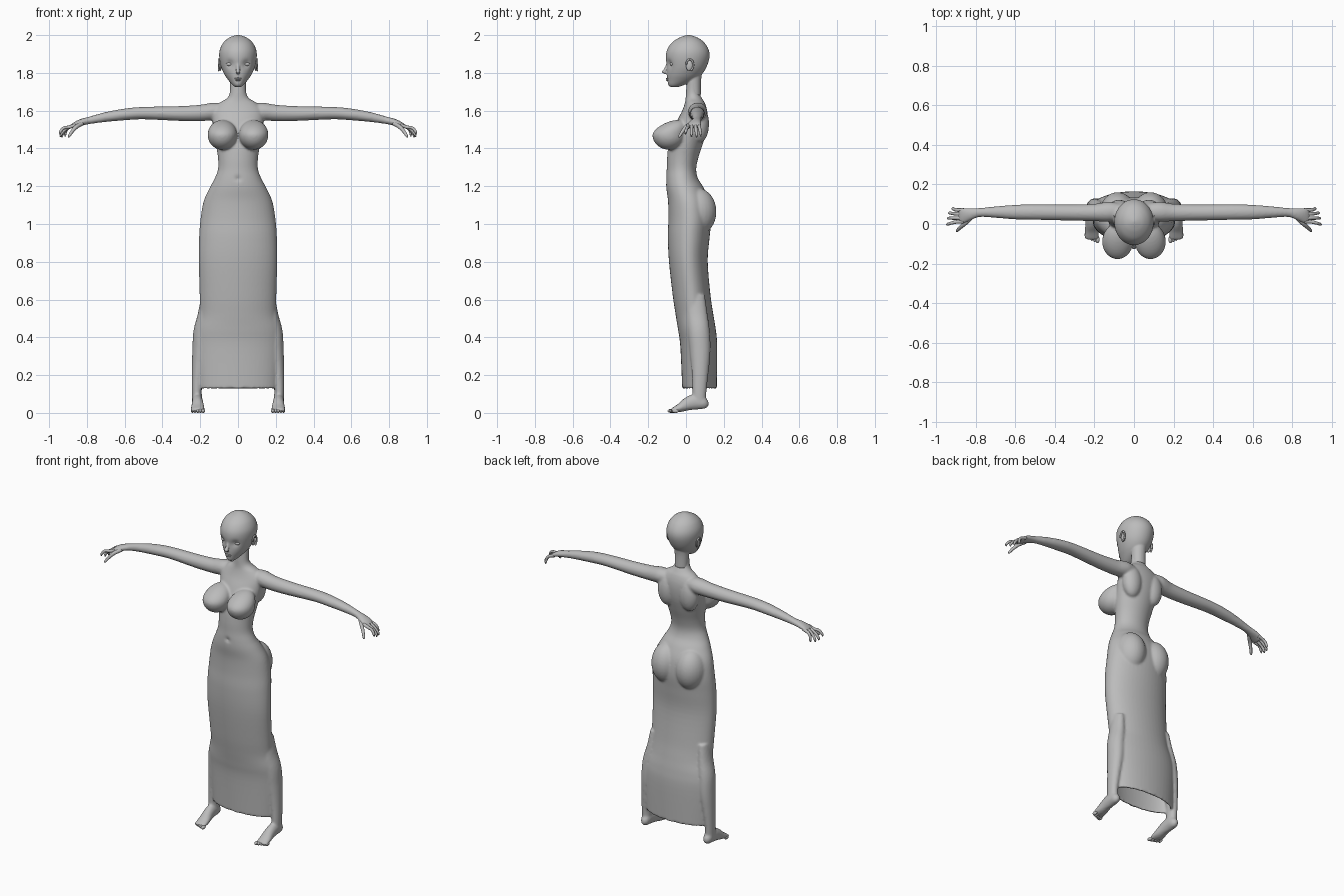
import bpy, bmesh, math
from mathutils import Vector, Matrix

grey = bpy.data.materials.new("plain_grey")
grey.diffuse_color = (0.5, 0.5, 0.5, 1)
X, Y, Z = Vector((1, 0, 0)), Vector((0, 1, 0)), Vector((0, 0, 1))


def spline(keys, n=5):
    """Smoothly interpolate a list of number tuples."""
    out = []
    for i in range(len(keys) - 1):
        p = [Vector(keys[min(max(i + k, 0), len(keys) - 1)]) for k in (-1, 0, 1, 2)]
        for j in range(n):
            t = j / n
            out.append(0.5 * (2 * p[1] + (p[2] - p[0]) * t
                              + (2 * p[0] - 5 * p[1] + 4 * p[2] - p[3]) * t * t
                              + (3 * p[1] - p[0] - 3 * p[2] + p[3]) * t ** 3))
    return out + [Vector(keys[-1])]


def tube(bm, keys, up, axis=None, s=1, segs=20):
    """Closed loft through (x, y, z, side radius, up radius) keys."""
    rows = []
    for i, k in enumerate(keys):
        a, b = keys[max(i - 1, 0)], keys[min(i + 1, len(keys) - 1)]
        t = axis or (Vector(b[:3]) - Vector(a[:3])).normalized()
        side = t.cross(up).normalized()
        u = side.cross(t)
        row = []
        for j in range(segs):
            w = math.tau * j / segs
            p = Vector(k[:3]) + side * max(k[3], .001) * math.cos(w) + u * max(k[4], .001) * math.sin(w)
            row.append(bm.verts.new((p.x * s, p.y, p.z)))
        rows.append(row)
    for r, q in zip(rows, rows[1:]):
        for j in range(segs):
            bm.faces.new((r[j], r[j - 1], q[j - 1], q[j]))
    bm.faces.new(rows[0])
    bm.faces.new(rows[-1])


def ball(bm, c, r, s=1, lean=0.0):
    """Ellipsoid; lean pushes its upper half backwards."""
    vs = bmesh.ops.create_uvsphere(bm, u_segments=28, v_segments=18, radius=1)["verts"]
    for v in vs:
        back = lean * max(v.co.z, 0) ** 1.5
        v.co = Vector((s * (c[0] + v.co.x * r[0]), c[1] + v.co.y * r[1] + back, c[2] + v.co.z * r[2]))


def dent(bm, c, r, depth):
    """Soft push along y around a point."""
    for v in bm.verts:
        d = (v.co - Vector(c)).length / r
        if d < 3:
            v.co.y += depth * math.exp(-d * d)


def finish(name, bm, voxel=0, smooth=0):
    bmesh.ops.recalc_face_normals(bm, faces=bm.faces[:])
    me = bpy.data.meshes.new(name)
    bm.to_mesh(me)
    bm.free()
    me.materials.append(grey)
    me.polygons.foreach_set("use_smooth", [True] * len(me.polygons))
    ob = bpy.data.objects.new(name, me)
    bpy.context.collection.objects.link(ob)
    if voxel:
        m = ob.modifiers.new("fuse", 'REMESH')
        m.mode, m.voxel_size, m.use_smooth_shade = 'VOXEL', voxel, True
        m = ob.modifiers.new("soften", 'SMOOTH')
        m.factor, m.iterations = 0.5, smooth


def upright(rows):
    """(z, half width, front y, back y) -> tube keys."""
    return [(0, (f + b) / 2, z, w, (b - f) / 2) for z, w, f, b in rows]


# torso and hollow long skirt
outer = spline([
    (1.78, .043, .005, .075), (1.70, .043, 0, .07), (1.665, .06, -.002, .085),
    (1.64, .10, -.006, .10), (1.60, .135, -.02, .112), (1.55, .135, -.045, .115),
    (1.49, .128, -.07, .108), (1.42, .117, -.092, .088), (1.35, .106, -.10, .065),
    (1.29, .106, -.102, .054), (1.24, .124, -.105, .064), (1.19, .151, -.104, .095),
    (1.12, .182, -.095, .125), (1.03, .198, -.093, .135), (.93, .206, -.096, .125),
    (.80, .208, -.09, .115), (.62, .203, -.07, .13), (.52, .205, -.055, .145),
    (.44, .226, -.042, .158), (.35, .228, -.03, .165), (.13, .212, -.02, .163)])
inner = [Vector((r[0], r[1] - .014, r[2] + .014, r[3] - .014)) for r in outer if r[0] < .8]
body = bmesh.new()
tube(body, upright(outer + inner[::-1]), Y, Z, segs=48)
dent(body, (0, -.105, 1.24), .012, .012)

for s in (1, -1):
    # bust, shoulder blades and seat
    ball(body, (.083, -.09, 1.472), (.078, .088, .079), s, .05)
    ball(body, (.075, .072, 1.53), (.06, .05, .10), s)
    ball(body, (.083, .06, 1.065), (.09, .101, .125), s)
    # arm with palm
    tube(body, spline([
        (.04, .065, 1.60, .03, .03), (.12, .062, 1.597, .05, .046), (.20, .058, 1.588, .044, .043),
        (.32, .058, 1.585, .041, .039), (.50, .06, 1.587, .039, .033), (.60, .06, 1.58, .037, .031),
        (.70, .06, 1.566, .029, .026), (.78, .058, 1.55, .023, .020), (.83, .050, 1.538, .032, .018),
        (.865, .042, 1.524, .040, .014), (.885, .040, 1.512, .036, .009)]), Z, s=s)
    # lower leg
    tube(body, spline([
        (.165, .05, .62, .03, .05), (.175, .058, .52, .038, .056), (.19, .068, .43, .046, .058),
        (.199, .075, .33, .043, .055), (.211, .075, .22, .034, .045), (.218, .072, .13, .027, .038),
        (.216, .07, .06, .027, .036)]), Y, s=s)
    # foot
    tube(body, spline([
        (.215, .119, .055, .008, .012), (.215, .10, .053, .025, .031), (.215, .05, .058, .029, .041),
        (.214, .01, .048, .031, .036), (.213, -.03, .028, .036, .024), (.213, -.065, .016, .037, .014),
        (.213, -.078, .013, .034, .009)]), Z, s=s)
finish("body", body, .0065, 6)

# head with eye sockets, nose and jaw
head = bmesh.new()
tube(head, upright(spline([
    (1.724, .012, -.078, -.045), (1.735, .028, -.093, -.012), (1.76, .05, -.098, .045),
    (1.79, .071, -.101, .082), (1.83, .089, -.101, .108), (1.88, .099, -.107, .124),
    (1.92, .097, -.101, .121), (1.957, .08, -.078, .10), (1.982, .054, -.044, .07),
    (1.995, .027, -.013, .04), (2.001, .003, .01, .016)])), Y, Z, segs=48)
for s in (1, -1):
    dent(head, (s * .043, -.09, 1.848), .02, .012)
tube(head, spline([(0, -.096, 1.852, .007, .008), (0, -.105, 1.825, .009, .009),
                   (0, -.117, 1.806, .013, .012), (0, -.108, 1.795, .010, .006)]), Y, Z)
tube(head, spline([(0, .045, 1.68, .04, .034), (0, .04, 1.76, .042, .04),
                   (0, .04, 1.82, .045, .05)]), Y, Z)
finish("head", head, .0045, 4)

# lips
lips = bmesh.new()
ball(lips, (0, -.098, 1.770), (.020, .008, .0045))
ball(lips, (0, -.097, 1.762), (.017, .009, .005))
finish("lips", lips)

for s, side in ((1, "left"), (-1, "right")):
    # eye
    eye = bmesh.new()
    ball(eye, (.043, -.074, 1.846), (.020, .011, .010), s)
    finish(side + "_eye", eye)
    # ear: disc with a raised rim
    ear = bmesh.new()
    ball(ear, (.094, .018, 1.838), (.008, .018, .028), s)
    rim = [(.102, .020 + .019 * math.cos(a), 1.842 + .03 * math.sin(a), .005, .005)
           for a in [math.radians(d) for d in range(-80, 200, 20)]]
    tube(ear, rim, X, s=s, segs=10)
    finish(side + "_ear", ear)
    # fingers and thumb
    hand = bmesh.new()
    for y0, y1, x1, dz in ((.071, .078, .915, 0), (.051, .056, .932, -.004),
                           (.030, .029, .938, -.002), (.011, -.002, .942, .012)):
        tube(hand, spline([(.86, y0, 1.524, .009, .009), (.893, y0, 1.513, .009, .009),
                           ((.893 + x1) / 2 + .006, (y0 + y1) / 2, 1.496 + dz, .008, .008),
                           (x1, y1, 1.474 + dz, .007, .007), (x1, y1, 1.463 + dz, .003, .003)]),
             Z, s=s, segs=12)
    tube(hand, spline([(.825, .03, 1.532, .011, .011), (.855, .002, 1.515, .011, .011),
                       (.878, -.018, 1.49, .009, .009), (.893, -.033, 1.467, .007, .007),
                       (.896, -.037, 1.459, .003, .003)]), Z, s=s, segs=12)
    finish(side + "_fingers", hand)
    # toes
    toes = bmesh.new()
    for i in range(5):
        ball(toes, (.184 + .0145 * i, -.079 + .006 * i, .0105), (.0105 - .0008 * i, .018, .0105), s)
    finish(side + "_toes", toes)
